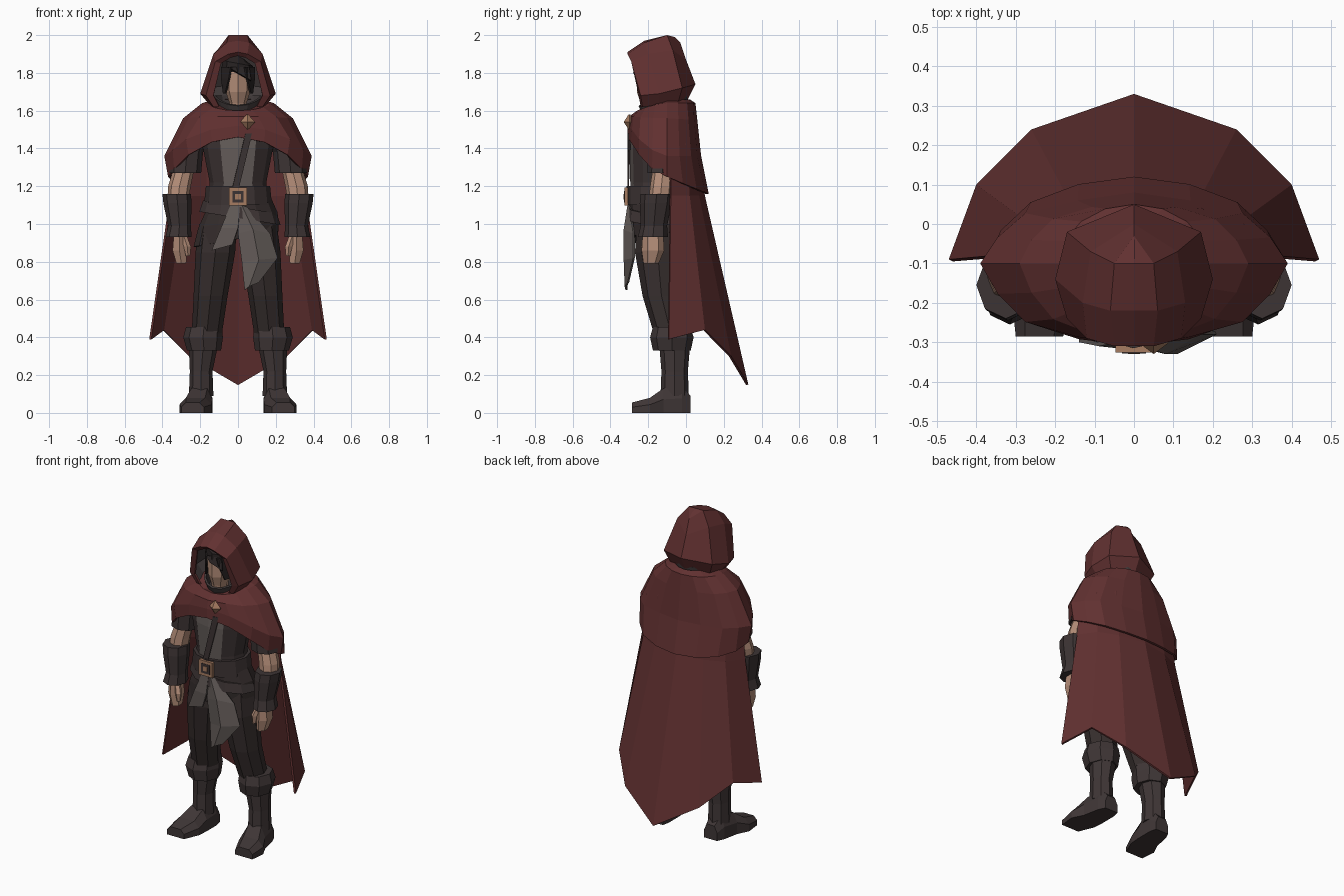
import bpy
import bmesh
from math import sin, cos, pi

default_cube = bpy.data.objects.get("Cube")
if default_cube:
    bpy.data.objects.remove(default_cube, do_unlink=True)


def material(name, red, green, blue):
    mat = bpy.data.materials.new(name)
    mat.use_nodes = True
    mat.diffuse_color = (red, green, blue, 1)
    shader = mat.node_tree.nodes["Principled BSDF"]
    shader.inputs["Base Color"].default_value = (red, green, blue, 1)
    shader.inputs["Roughness"].default_value = 0.9
    return mat


CLOAK = material("cloak red", .12, .03, .03)
LINING = material("lining grey", .052, .042, .042)
LEATHER = material("dark leather", .046, .034, .034)
TROUSER = material("trouser brown", .038, .028, .027)
BOOT = material("boot brown", .05, .037, .037)
SHIRT = material("shirt grey", .125, .105, .098)
SKIN = material("skin", .46, .27, .19)
BRONZE = material("bronze", .38, .20, .12)
HAIR = material("hair", .022, .017, .017)


def finish(name, bm, materials, mirror=False, thickness=0, rule=None):
    """Turn a bmesh into a flat shaded object with optional modifiers."""
    bmesh.ops.remove_doubles(bm, verts=bm.verts, dist=0.0005)
    bmesh.ops.recalc_face_normals(bm, faces=bm.faces)
    if rule:
        for face in bm.faces:
            face.material_index = rule(face.calc_center_median(), face.normal)
    mesh = bpy.data.meshes.new(name)
    bm.to_mesh(mesh)
    bm.free()
    for mat in materials:
        mesh.materials.append(mat)
    obj = bpy.data.objects.new(name, mesh)
    bpy.context.collection.objects.link(obj)
    if thickness:
        solid = obj.modifiers.new("thickness", "SOLIDIFY")
        solid.thickness = thickness
        solid.offset = -1
        # a second material, if any, goes on the inner side
        if len(materials) > 1:
            solid.material_offset = 1
    if mirror:
        obj.modifiers.new("mirror", "MIRROR")
    return obj


def loft(name, rows, *materials, closed=True, caps=True, **options):
    """Bridge rows of points into a tube (closed) or a sheet (open)."""
    bm = bmesh.new()
    grid = [[bm.verts.new(point) for point in row] for row in rows]
    count = len(rows[0])
    for lower, upper in zip(grid, grid[1:]):
        for i in range(count if closed else count - 1):
            j = (i + 1) % count
            bm.faces.new((lower[i], lower[j], upper[j], upper[i]))
    if closed and caps:
        bm.faces.new(grid[0])
        bm.faces.new(grid[-1])
    return finish(name, bm, materials, **options)


def sheet(name, rows, *materials, **options):
    return loft(name, rows, *materials, closed=False, **options)


def ring(x, y, z, rx, ry, sides=8, tilt=0):
    """Horizontal ellipse, starting at the front; tilt raises its +x side."""
    angles = [2 * pi * i / sides for i in range(sides)]
    return [(x + rx * sin(a), y - ry * cos(a), z + tilt * sin(a)) for a in angles]


def column(name, rings, *materials, sides=8, tilt=0, **options):
    rows = [ring(*values, sides=sides, tilt=tilt) for values in rings]
    return loft(name, rows, *materials, **options)


def drape(width, front, back, z_front, z_side, z_back, pleat=0, sides=16):
    """Ring around the neck whose height differs at front, side and back."""
    points = []
    for i in range(sides):
        a = 2 * pi * i / sides
        c = cos(a)
        scale = 1 - pleat * (i % 2)
        depth = front if c > 0 else back
        z = z_side + (z_front - z_side) * max(c, 0) ** 1.7 + (z_back - z_side) * max(-c, 0)
        points.append((width * scale * sin(a), -.1 - depth * scale * c, z))
    return points


def both_sides(half):
    """Extend a row that ends at x = 0 to the other side."""
    return half + [(-x, y, z) for x, y, z in reversed(half[:-1])]


def plate(name, x, y, z, size, mat):
    bm = bmesh.new()
    bmesh.ops.create_cube(bm, size=1)
    bmesh.ops.scale(bm, vec=size, verts=bm.verts)
    bmesh.ops.translate(bm, vec=(x, y, z), verts=bm.verts)
    return finish(name, bm, [mat])


# Hood: arches from the face opening to the back seam
hood_arches = [
    [(.10, -.24, 1.62), (.13, -.25, 1.68), (.09, -.28, 1.85), (.04, -.29, 1.88), (0, -.29, 1.89)],
    [(.13, -.23, 1.62), (.17, -.24, 1.68), (.12, -.29, 1.86), (.05, -.31, 1.9), (0, -.31, 1.91)],
    [(.15, -.14, 1.63), (.2, -.14, 1.69), (.13, -.2, 1.9), (.06, -.22, 1.96), (0, -.22, 1.97)],
    [(.14, -.04, 1.65), (.17, -.02, 1.72), (.11, -.07, 1.92), (.05, -.1, 2), (0, -.1, 2)],
    [(0, .01, 1.66), (0, .05, 1.74), (0, 0, 1.87), (0, -.03, 1.96), (0, -.06, 1.99)],
]
sheet("hood", [both_sides(arch) for arch in hood_arches], CLOAK, LINING, thickness=.012)

# Shoulder mantle with shallow pleats
loft("mantle", [
    drape(.12, .13, .12, 1.59, 1.66, 1.66),
    drape(.19, .16, .15, 1.60, 1.64, 1.64),
    drape(.29, .2, .16, 1.57, 1.56, 1.55, pleat=.03),
    drape(.39, .21, .18, 1.52, 1.36, 1.36, pleat=.04),
    drape(.37, .21, .22, 1.46, 1.25, 1.16, pleat=.01),
], CLOAK, caps=False, thickness=.012)

# Long cape, wider and pointed at the hem
cape_rows = [
    [(.2, -.05, 1.6), (.16, 0, 1.61), (.09, .03, 1.62), (0, .04, 1.62)],
    [(.34, -.08, 1.4), (.28, 0, 1.42), (.17, .04, 1.45), (0, .06, 1.45)],
    [(.36, -.08, 1.15), (.29, .02, 1.15), (.17, .07, 1.15), (0, .1, 1.15)],
    [(.47, -.09, .39), (.4, .1, .44), (.26, .24, .3), (0, .33, .15)],
]
sheet("cape", [both_sides(row) for row in cape_rows], CLOAK, thickness=.012)

# Clasp gem on the mantle
column("clasp", [(.05, -.3, 1.5, .004, .004), (.05, -.3, 1.54, .04, .03),
                 (.05, -.3, 1.58, .004, .004)], BRONZE, sides=4)

# Head, hair and collar
column("head", [(0, -.18, 1.58, .04, .05), (0, -.18, 1.64, .045, .06), (0, -.17, 1.7, .065, .09),
                (0, -.17, 1.8, .075, .09), (0, -.16, 1.86, .05, .06)], SKIN)
column("hair_cap", [(0, -.16, 1.8, .09, .1), (0, -.16, 1.85, .08, .1),
                    (0, -.15, 1.89, .03, .05)], HAIR, tilt=-.015)
sheet("hair_locks", [[(.04, -.27, 1.83), (.09, -.2, 1.83)],
                     [(.05, -.26, 1.77), (.09, -.2, 1.77)],
                     [(.07, -.23, 1.69), (.08, -.2, 1.69)]], HAIR, mirror=True, thickness=.01)
sheet("fringe", [[(-.05, -.26, 1.83), (.06, -.25, 1.83)],
                 [(.0, -.28, 1.8), (.07, -.26, 1.76)]], HAIR, thickness=.01)
loft("collar", [drape(.09, .11, .08, 1.56, 1.56, 1.56),
                drape(.12, .14, .1, 1.63, 1.68, 1.68)], LINING, caps=False, thickness=.012)


# Torso: vest with a shirt panel at the front
def shirt_panel(center, normal):
    return int(abs(center.x) < .08 and normal.y < -.5)


column("torso", [(0, -.16, 1, .17, .13), (0, -.16, 1.12, .16, .13), (0, -.16, 1.22, .15, .135),
                 (0, -.16, 1.4, .185, .14), (0, -.16, 1.5, .2, .13), (0, -.13, 1.6, .1, .09)],
       LEATHER, SHIRT, sides=12, rule=shirt_panel)
sheet("chest_strap", [[(.04, -.31, 1.48), (.075, -.3, 1.48)],
                      [(-.03, -.31, 1.19), (.005, -.31, 1.19)]], LEATHER, thickness=.008)

# Belts and buckle
column("waist_belt", [(0, -.16, 1.1, .18, .155), (0, -.16, 1.2, .17, .155)], LEATHER, sides=12)
column("hip_belt", [(.01, -.15, 1.03, .215, .165), (.01, -.15, 1.09, .195, .16)],
       BOOT, sides=12, tilt=-.035)
plate("buckle", 0, -.316, 1.145, (.095, .02, .095), BRONZE)
plate("buckle_inset", 0, -.325, 1.145, (.06, .006, .06), LEATHER)
plate("buckle_center", 0, -.327, 1.145, (.03, .006, .03), BRONZE)

# Tunic skirt and loose cloth flaps
column("tunic_skirt", [(0, -.16, 1.12, .165, .14), (0, -.15, 1.02, .21, .15),
                       (-.01, -.14, .92, .225, .15)], TROUSER,
       sides=12, tilt=.04, caps=False, thickness=.012)
sheet("long_flap", [[(0, -.3, 1.1), (.02, -.31, 1.1), (.05, -.3, 1.09)],
                    [(0, -.31, .95), (.08, -.33, .97), (.17, -.28, .95)],
                    [(.02, -.31, .8), (.11, -.33, .81), (.21, -.28, .82)],
                    [(.035, -.32, .65), (.06, -.325, .67), (.11, -.31, .69)]], SHIRT, thickness=.01)
sheet("short_flap", [[(-.04, -.3, 1.1), (.01, -.31, 1.1)], [(-.09, -.31, .98), (0, -.32, .98)],
                     [(-.14, -.3, .86), (-.03, -.315, .89)]], SHIRT, thickness=.01)

# Legs and boots
column("legs", [(.105, -.14, 1, .1, .12), (.12, -.15, .85, .105, .12), (.145, -.13, .62, .09, .1),
                (.165, -.08, .42, .08, .09)], TROUSER, mirror=True)
column("boot_cuffs", [(.18, -.075, .33, .09, .1), (.185, -.075, .4, .105, .115),
                      (.18, -.075, .455, .095, .1)], BOOT, mirror=True)
column("boot_shafts", [(.195, -.06, .09, .065, .075), (.195, -.06, .22, .06, .07),
                       (.185, -.06, .34, .075, .08)], BOOT, mirror=True)


def foot_section(x, y, half, height):
    outline = [(-1, 0), (1, 0), (1, .55), (.6, 1), (-.6, 1), (-1, .55)]
    return [(x + half * u, y, height * v) for u, v in outline]


loft("boot_feet", [foot_section(.19, .025, .045, .09), foot_section(.195, -.02, .06, .14),
                   foot_section(.205, -.12, .07, .13), foot_section(.225, -.19, .085, .08),
                   foot_section(.24, -.285, .06, .055)], BOOT, mirror=True)

# Arms: sleeve, bare elbow, gauntlet, hand
column("sleeves", [(.28, -.125, 1.27, .085, .08), (.27, -.12, 1.38, .085, .085),
                   (.2, -.12, 1.5, .07, .08)], LEATHER, mirror=True)
column("forearms", [(.32, -.14, 1.1, .055, .06), (.31, -.13, 1.2, .06, .06),
                    (.285, -.12, 1.3, .055, .055)], SKIN, mirror=True)
column("gauntlets", [(.315, -.175, .93, .07, .08), (.31, -.17, .99, .06, .07),
                     (.32, -.16, 1.11, .075, .085), (.325, -.155, 1.16, .075, .085)],
       LEATHER, mirror=True)
column("hands", [(.3, -.185, .79, .03, .04), (.31, -.175, .86, .042, .06),
                 (.31, -.175, .94, .035, .055)], SKIN, sides=6, mirror=True)
column("thumbs", [(.265, -.215, .83, .012, .015), (.268, -.215, .88, .02, .022),
                  (.285, -.2, .93, .018, .02)], SKIN, sides=5, mirror=True)
